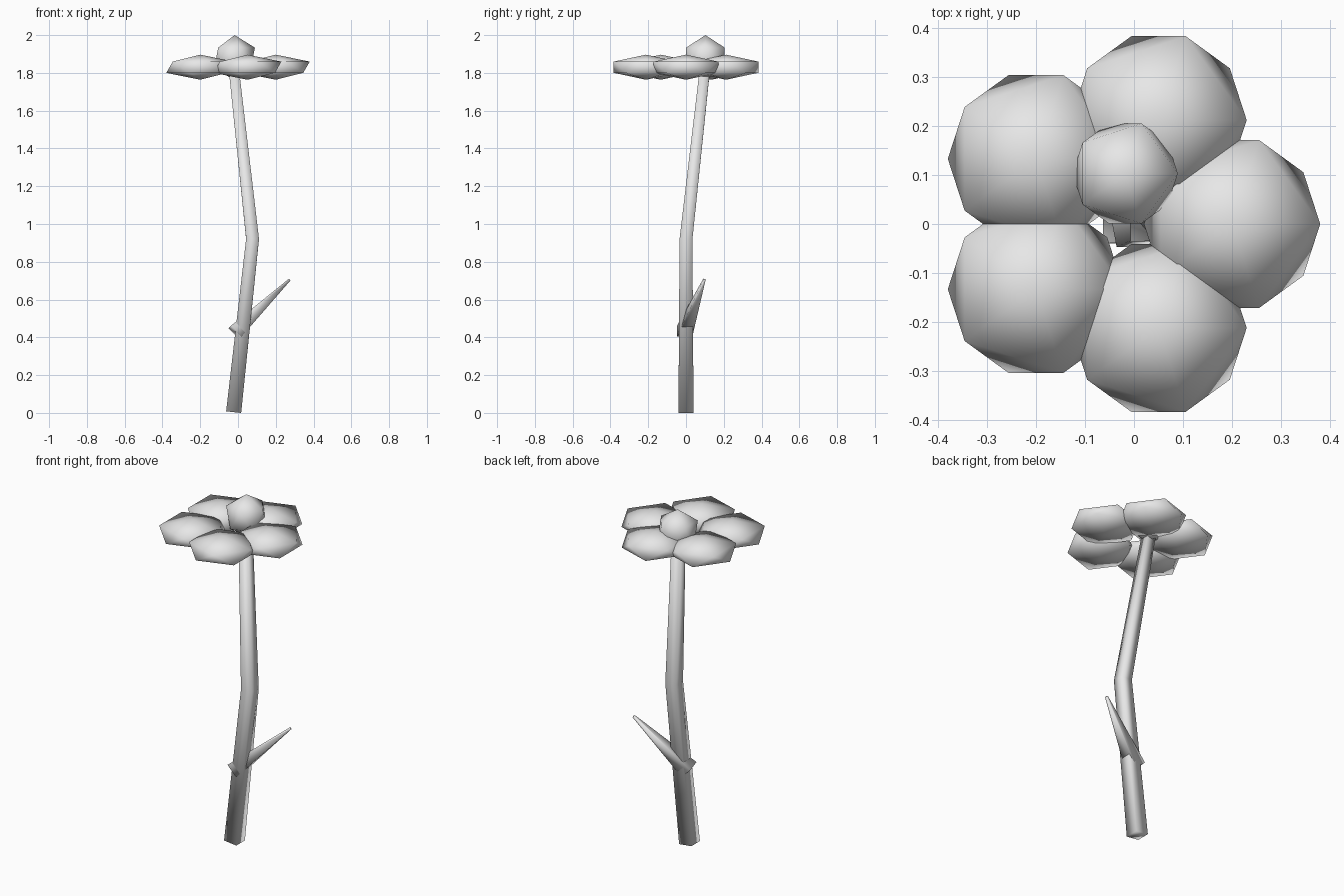
import bpy, bmesh
from mathutils import Vector

cube = bpy.data.objects.get("Cube")
if cube:
    bpy.data.objects.remove(cube, do_unlink=True)

# One plain material for the whole flower
GREY = (0.8, 0.8, 0.8, 1)
grey = bpy.data.materials.new("light_grey")
grey.use_nodes = True
grey.diffuse_color = GREY
grey.node_tree.nodes["Principled BSDF"].inputs["Base Color"].default_value = GREY


def finish(name, bm, location=(0, 0, 0)):
    """Turn a bmesh into a smooth shaded object."""
    bmesh.ops.recalc_face_normals(bm, faces=bm.faces)
    for face in bm.faces:
        face.smooth = True
    mesh = bpy.data.meshes.new(name)
    bm.to_mesh(mesh)
    bm.free()
    mesh.materials.append(grey)
    obj = bpy.data.objects.new(name, mesh)
    obj.location = location
    bpy.context.collection.objects.link(obj)
    return obj


def ball(name, location, radius, flatten=1.0):
    """Twenty-sided ball, optionally squashed in height."""
    bm = bmesh.new()
    bmesh.ops.create_icosphere(bm, subdivisions=1, radius=radius)
    bmesh.ops.scale(bm, vec=(1, 1, flatten), verts=bm.verts)
    return finish(name, bm, location)


def square_tube(name, path, half_widths):
    """Square section swept along a path, mitred at the bends."""
    pts = [Vector(p) for p in path]
    bm = bmesh.new()
    rings = []
    for i, (p, w) in enumerate(zip(pts, half_widths)):
        steps = []
        if i > 0:
            steps.append((p - pts[i - 1]).normalized())
        if i < len(pts) - 1:
            steps.append((pts[i + 1] - p).normalized())
        t = sum(steps, Vector()).normalized()
        u = Vector((0, 1, 0)).cross(t).normalized()
        v = t.cross(u)
        rings.append([bm.verts.new(p + w * (a * u + b * v))
                      for a, b in ((-1, -1), (1, -1), (1, 1), (-1, 1))])
    for low, high in zip(rings, rings[1:]):
        for k in range(4):
            n = (k + 1) % 4
            bm.faces.new((low[k], low[n], high[n], high[k]))
    bm.faces.new(rings[0])
    bm.faces.new(rings[-1])
    return finish(name, bm)


# Bent stem and the pointed leaf growing from it
square_tube("stem",
            [(-0.023, 0, 0.004), (0.077, 0, 0.92), (-0.022, 0.1, 1.82)],
            [0.04, 0.034, 0.027])
square_tube("leaf",
            [(-0.015, -0.008, 0.427), (0.273, 0.097, 0.705)],
            [0.04, 0.006])

# Ring of five flattened petals
petal_centres = [(0.2, 0), (0.05, 0.212), (-0.2, 0.133), (-0.2, -0.133), (0.05, -0.212)]
for number, (x, y) in enumerate(petal_centres, 1):
    ball(f"petal_{number}", (x, y, 1.83), 0.201, 0.33)

# Round flower centre sitting on top of the stem
ball("flower_centre", (-0.018, 0.103, 1.88), 0.12)
